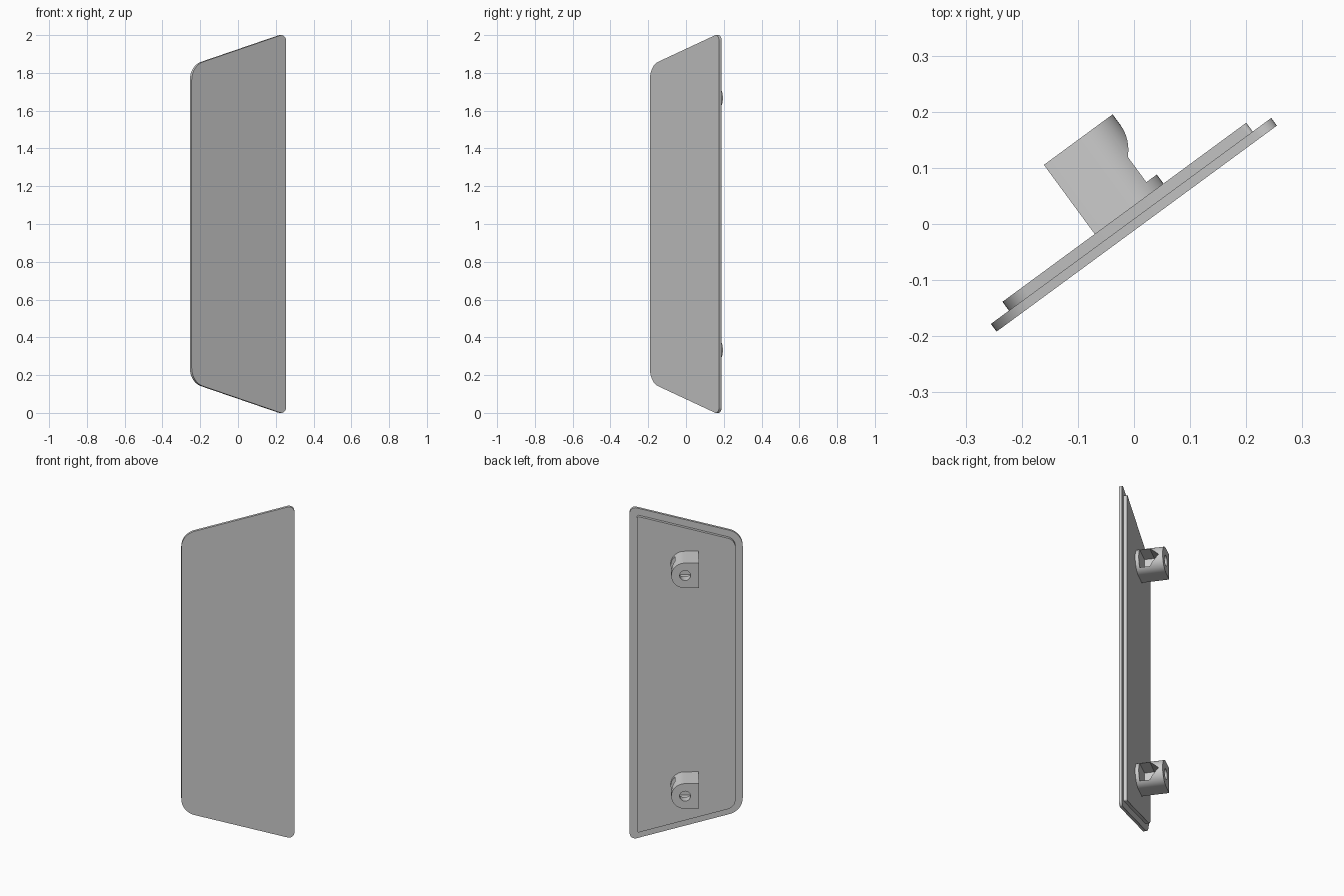
import bpy, bmesh, math
from mathutils import Matrix, Vector

if "Cube" in bpy.data.objects:
    bpy.data.objects.remove(bpy.data.objects["Cube"])

# Panel frame: local x runs along the panel, local y points out of its back
TURN = Matrix.Rotation(math.radians(36.3), 3, 'Z')


def prism(name, loop, sweep, hidden=False):
    """Closed loop of local points swept along a local vector."""
    bm = bmesh.new()
    face = bm.faces.new([bm.verts.new(TURN @ Vector(p)) for p in loop])
    out = bmesh.ops.extrude_face_region(bm, geom=[face])
    moved = [g for g in out["geom"] if isinstance(g, bmesh.types.BMVert)]
    bmesh.ops.translate(bm, verts=moved, vec=TURN @ Vector(sweep))
    bmesh.ops.recalc_face_normals(bm, faces=bm.faces[:])
    mesh = bpy.data.meshes.new(name)
    bm.to_mesh(mesh)
    bm.free()
    ob = bpy.data.objects.new(name, mesh)
    bpy.context.collection.objects.link(ob)
    ob.hide_render = hidden
    return ob


def shade(ob):
    bpy.ops.object.select_all(action='DESELECT')
    bpy.context.view_layer.objects.active = ob
    ob.select_set(True)
    bpy.ops.object.shade_smooth_by_angle(angle=math.radians(30))


def arc(cx, cz, r, a0, a1, n):
    steps = [math.radians(a0 + (a1 - a0) * i / n) for i in range(n + 1)]
    return [(cx + r * math.cos(a), cz + r * math.sin(a)) for a in steps]


def trapezoid(left, right, h_left, h_right, r_left, r_right):
    """Rounded outline, symmetric above and below z = 1."""
    slope = math.atan2(h_right - h_left, right - left)
    lean = 90 + math.degrees(slope)
    t_right = r_right / math.tan(math.radians(90 - math.degrees(slope)) / 2)
    t_left = r_left / math.tan(math.radians(lean) / 2)
    top = arc(right - r_right, h_right - t_right, r_right, 0, lean, 8)
    top += arc(left + r_left, h_left - t_left, r_left, lean, 180, 8)
    return [(x, 1 + z) for x, z in top] + [(x, 1 - z) for x, z in reversed(top)]


# Outer panel and the inset layer on its back
for name, outline, y0, y1 in (
        ("outer_panel", trapezoid(-0.311, 0.309, 0.838, 1.0093, 0.1, 0.03), -0.0095, 0.0075),
        ("inset_layer", trapezoid(-0.271, 0.268, 0.8075, 0.957, 0.06, 0.008), 0.0075, 0.027)):
    shade(prism(name, [(x, y0, z) for x, z in outline], (0, y1 - y0, 0)))

# Two rounded mounting brackets with a house-shaped pocket and a screw hole
CX, R = 0.009, 0.076
for label, cz in (("lower", 0.333), ("upper", 1.667)):
    d_shape = arc(CX, cz, R, -90, 90, 24) + [(CX - R, cz + R), (CX - R, cz - R)]
    bracket = prism(label + "_bracket", [(x, 0.025, z) for x, z in d_shape], (0, 0.155, 0))

    house = [(0.047, -0.0545), (0.103, -0.0545), (0.1575, 0), (0.103, 0.0545), (0.047, 0.0545)]
    pocket = prism(label + "_pocket_cutter", [(CX - 0.055, y, cz + z) for y, z in house],
                   (0.2, 0, 0), True)
    ring = arc(CX, cz, 0.03, 0, 345, 23)
    hole = prism(label + "_hole_cutter", [(x, 0.08, z) for x, z in ring], (0, 0.15, 0), True)

    bpy.context.view_layer.objects.active = bracket
    for cutter in (pocket, hole):
        mod = bracket.modifiers.new("cut", 'BOOLEAN')
        mod.operation = 'DIFFERENCE'
        mod.solver = 'EXACT'
        mod.object = cutter
        bpy.ops.object.modifier_apply(modifier=mod.name)
    for cutter in (pocket, hole):
        bpy.data.objects.remove(cutter)
    shade(bracket)
